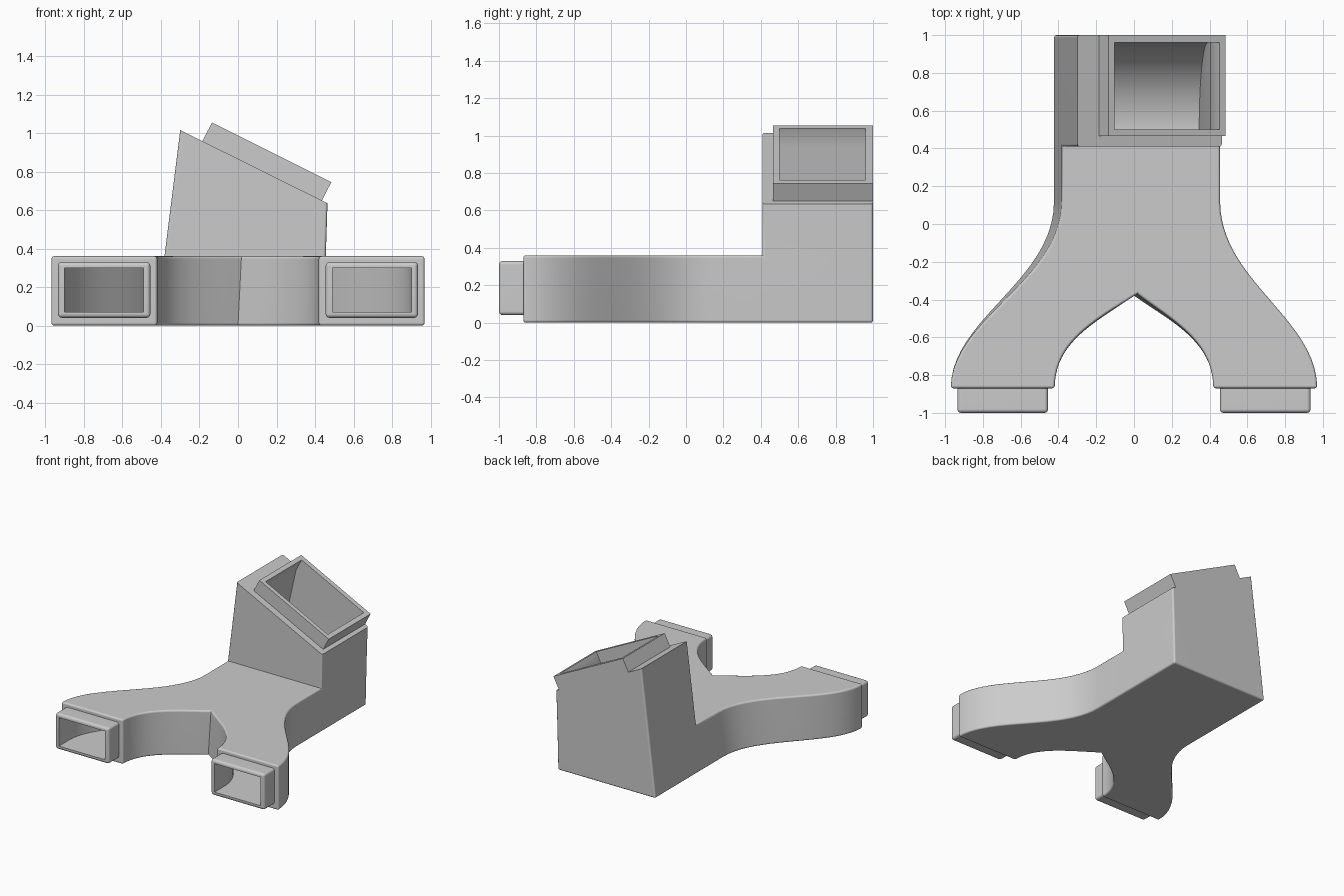
import bpy
import bmesh
import math
from mathutils import Vector

if "Cube" in bpy.data.objects:
    bpy.data.objects.remove(bpy.data.objects["Cube"], do_unlink=True)

grey = bpy.data.materials.new("plain grey")
grey.use_nodes = True
colour = (0.6, 0.6, 0.6, 1)
grey.diffuse_color = colour
grey.node_tree.nodes["Principled BSDF"].inputs["Base Color"].default_value = colour


def make_object(name, bm):
    bmesh.ops.recalc_face_normals(bm, faces=bm.faces)
    mesh = bpy.data.meshes.new(name)
    bm.to_mesh(mesh)
    bm.free()
    mesh.materials.append(grey)
    obj = bpy.data.objects.new(name, mesh)
    bpy.context.collection.objects.link(obj)
    return obj


def loft(bm, lower, upper):
    """Close two matching loops of points into a solid; return the upper verts."""
    a = [bm.verts.new(p) for p in lower]
    b = [bm.verts.new(p) for p in upper]
    bm.faces.new(a)
    for i in range(len(a)):
        j = (i + 1) % len(a)
        bm.faces.new((a[i], a[j], b[j], b[i]))
    return b


def prism(name, profile, axis, start, end):
    """Extrude a 2D profile along x or y."""
    def place(t):
        return [(t, u, v) if axis == "x" else (u, t, v) for u, v in profile]
    bm = bmesh.new()
    bm.faces.new(loft(bm, place(start), place(end)))
    return make_object(name, bm)


def combine(target, tool, operation):
    mod = target.modifiers.new(operation, "BOOLEAN")
    mod.operation = operation
    mod.solver = "EXACT"
    mod.object = tool
    bpy.context.view_layer.objects.active = target
    bpy.ops.object.modifier_apply(modifier=mod.name)
    bpy.data.objects.remove(tool, do_unlink=True)


def bezier(p, q, r, s, steps=20):
    p, q, r, s = map(Vector, (p, q, r, s))
    return [p * (1 - t) ** 3 + q * 3 * t * (1 - t) ** 2 + r * 3 * t * t * (1 - t) + s * t ** 3
            for t in (i / steps for i in range(steps + 1))]


def half_outline(stem, crotch, outer, inner, tip, back, side):
    """One side of the forked outline, from the back to the crotch."""
    leg = -0.87
    pts = [Vector((stem, y)) for y in back]
    pts += bezier((stem, 0.12), (stem, -0.3), (side * outer, -0.5), (side * outer, leg))
    if tip < leg:
        pts += [Vector((side * outer, tip)), Vector((side * inner, tip))]
    pts += bezier((side * inner, leg), (side * inner, -0.62),
                  (side * 0.2, crotch[1] - 0.14), crotch)
    return pts


def outline(left, right, crotch, outer, inner, tip, back):
    a = half_outline(right, crotch, outer, inner, tip, back, 1)
    b = half_outline(left, crotch, outer, inner, tip, back, -1)
    return a + b[-2::-1]


def at_height(points, z):
    return [(p.x, p.y, z) for p in points]


# Forked body with the tower raised from its back end
bm = bmesh.new()
back = (1, 0.41)
top = loft(bm,
           at_height(outline(-0.425, 0.447, (0, -0.38), 0.97, 0.42, -0.87, back), 0),
           at_height(outline(-0.382, 0.456, (0.018, -0.37), 0.97, 0.42, -0.87, back), 0.36))
bm.faces.new(top[1:-1])
base = [top[0], top[1], top[-2], top[-1]]
peak = [bm.verts.new((x, y, z)) for x, y, z in
        ((0.465, 1, 0.635), (0.465, 0.41, 0.635), (-0.3, 0.41, 1.015), (-0.3, 1, 1.015))]
for i in range(4):
    j = (i + 1) % 4
    bm.faces.new((base[i], base[j], peak[j], peak[i]))
bm.faces.new(peak)
bmesh.ops.recalc_face_normals(bm, faces=bm.faces)
rounded = [e for e in bm.edges
           if e.calc_face_angle_signed() > 0.6 and min(v.co.z for v in e.verts) < 0.6]
bmesh.ops.bevel(bm, geom=rounded, offset=0.014, segments=3, profile=0.5,
                affect="EDGES", clamp_overlap=True)
body = make_object("forked_duct", bm)

# Slanted spout on the tower
spout = prism("spout", [(-0.207, 0.915), (0.413, 0.605), (0.485, 0.745), (-0.135, 1.055)],
              "y", 0.465, 1)
combine(body, spout, "UNION")

# Rounded collars at the leg ends
for side in (-1, 1):
    bm = bmesh.new()
    bmesh.ops.create_cube(bm, size=1)
    for v in bm.verts:
        v.co = (side * 0.695 + v.co.x * 0.48, -0.9 + v.co.y * 0.2, 0.185 + v.co.z * 0.29)
    bmesh.ops.bevel(bm, geom=bm.edges[:], offset=0.02, segments=3, profile=0.5, affect="EDGES")
    combine(body, make_object("collar", bm), "UNION")

# Forked passage through the legs and stem
bm = bmesh.new()
passage = outline(-0.35, 0.345, (0, -0.29), 0.9, 0.49, -1.05, (0.52,))
bm.faces.new(loft(bm, at_height(passage, 0.07), at_height(passage, 0.3)))
combine(body, make_object("passage", bm), "DIFFERENCE")

# Tower shaft with a curved back leading up to the spout
shaft = prism("shaft", [(-0.35, 0.07), (0.345, 0.07), (0.403, 0.666), (0.475, 0.806),
                        (-0.08, 1.084), (-0.153, 0.944)], "y", 0.3, 1.2)
sweep = [(0.5 + 0.46 * math.sin(a), 0.53 - 0.46 * math.cos(a))
         for a in (math.pi / 2 * i / 16 for i in range(17))]
bend = prism("bend", sweep + [(0.96, 1.3), (0.5, 1.3)], "x", -0.7, 0.7)
combine(shaft, bend, "INTERSECT")
combine(body, shaft, "DIFFERENCE")

# Smooth curves with crisp edges
bpy.ops.object.select_all(action="DESELECT")
body.select_set(True)
bpy.context.view_layer.objects.active = body
bpy.ops.object.shade_smooth_by_angle(angle=math.radians(35))
weighted = body.modifiers.new("weighted_normals", "WEIGHTED_NORMAL")
weighted.keep_sharp = True
